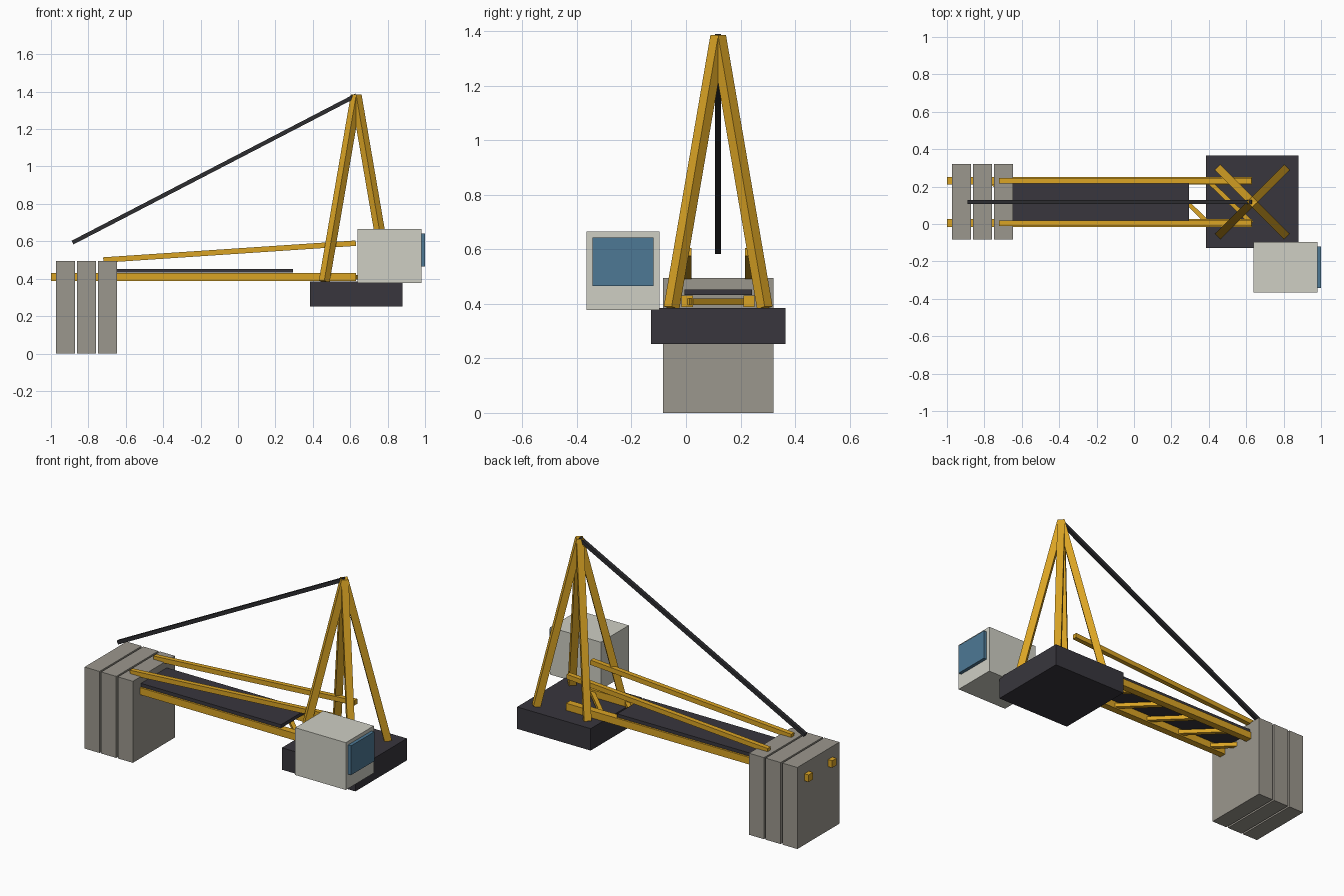
import bpy
from mathutils import Vector, Matrix

if "Cube" in bpy.data.objects:
    bpy.data.objects.remove(bpy.data.objects["Cube"], do_unlink=True)


def material(name, r, g, b):
    m = bpy.data.materials.new(name)
    m.use_nodes = True
    m.diffuse_color = (r, g, b, 1)
    m.node_tree.nodes["Principled BSDF"].inputs["Base Color"].default_value = (r, g, b, 1)
    return m


yellow = material("crane yellow", 0.70, 0.37, 0.018)
concrete = material("concrete grey", 0.33, 0.31, 0.27)
dark = material("dark steel", 0.04, 0.037, 0.047)
cable_black = material("cable black", 0.026, 0.026, 0.03)
cab_paint = material("cab off white", 0.62, 0.62, 0.55)
glass = material("window blue", 0.074, 0.19, 0.30)


def place(name, matrix, mat):
    bpy.ops.mesh.primitive_cube_add(size=1)
    ob = bpy.context.object
    ob.name = name
    ob.data.transform(matrix)
    ob.data.materials.append(mat)
    return ob


def box(name, low, high, mat):
    """Box between two opposite corners."""
    low, high = Vector(low), Vector(high)
    size = Matrix.Diagonal((high - low).to_4d())
    size[3][3] = 1
    return place(name, Matrix.Translation((low + high) / 2) @ size, mat)


def beam(name, start, end, width, mat):
    """Square bar between two points, with one pair of sides upright."""
    start, end = Vector(start), Vector(end)
    along = end - start
    side = along.cross(Vector((0, 0, 1))).normalized()
    up = side.cross(along).normalized()
    m = Matrix((side * width, along, up * width)).transposed().to_4x4()
    return place(name, Matrix.Translation((start + end) / 2) @ m, mat)


MID = 0.118            # centre line of the jib and tower
TOWER_X = 0.632
JIB_Y = (MID - 0.113, MID + 0.113)

# Slewing platform
box("platform", (TOWER_X - 0.247, MID - 0.247, 0.252),
    (TOWER_X + 0.247, MID + 0.247, 0.385), dark)

# Lower and upper rails of the counter jib
for side, y in zip(("front", "back"), JIB_Y):
    box(f"lower_rail_{side}", (-1, y - 0.021, 0.388), (0.63, y + 0.021, 0.431), yellow)
    beam(f"upper_rail_{side}", (-0.72, y, 0.50), (0.63, y, 0.59), 0.029, yellow)

# Diagonal braces between the lower rails
bays = 7
step = 1.63 / bays
for i in range(1, bays):
    x = -1 + i * step
    beam(f"diagonal_brace_{i}", (x, JIB_Y[1], 0.408),
         (x + step, JIB_Y[0], 0.408), 0.024, yellow)

# Walkway deck
box("walkway", (-0.70, MID - 0.124, 0.432), (0.293, MID + 0.124, 0.453), dark)

# Counterweight slabs
for i in range(3):
    x = -0.972 + i * 0.112
    box(f"counterweight_{i + 1}", (x, MID - 0.202, 0), (x + 0.101, MID + 0.202, 0.495), concrete)

# Tower legs meeting at the apex
for i, (sx, sy) in enumerate(((-1, -1), (1, -1), (1, 1), (-1, 1))):
    beam(f"tower_leg_{i + 1}", (TOWER_X + sx * 0.171, MID + sy * 0.171, 0.385),
         (TOWER_X, MID, 1.38), 0.041, yellow)

# Tie bar from the apex to the counterweights
beam("tie_bar", (-0.885, MID, 0.593), (TOWER_X, MID, 1.38), 0.022, cable_black)

# Operator cab and window
box("cab", (0.64, -0.365, 0.378), (0.98, -0.097, 0.665), cab_paint)
box("cab_window", (0.97, -0.343, 0.465), (1.0, -0.12, 0.643), glass)
